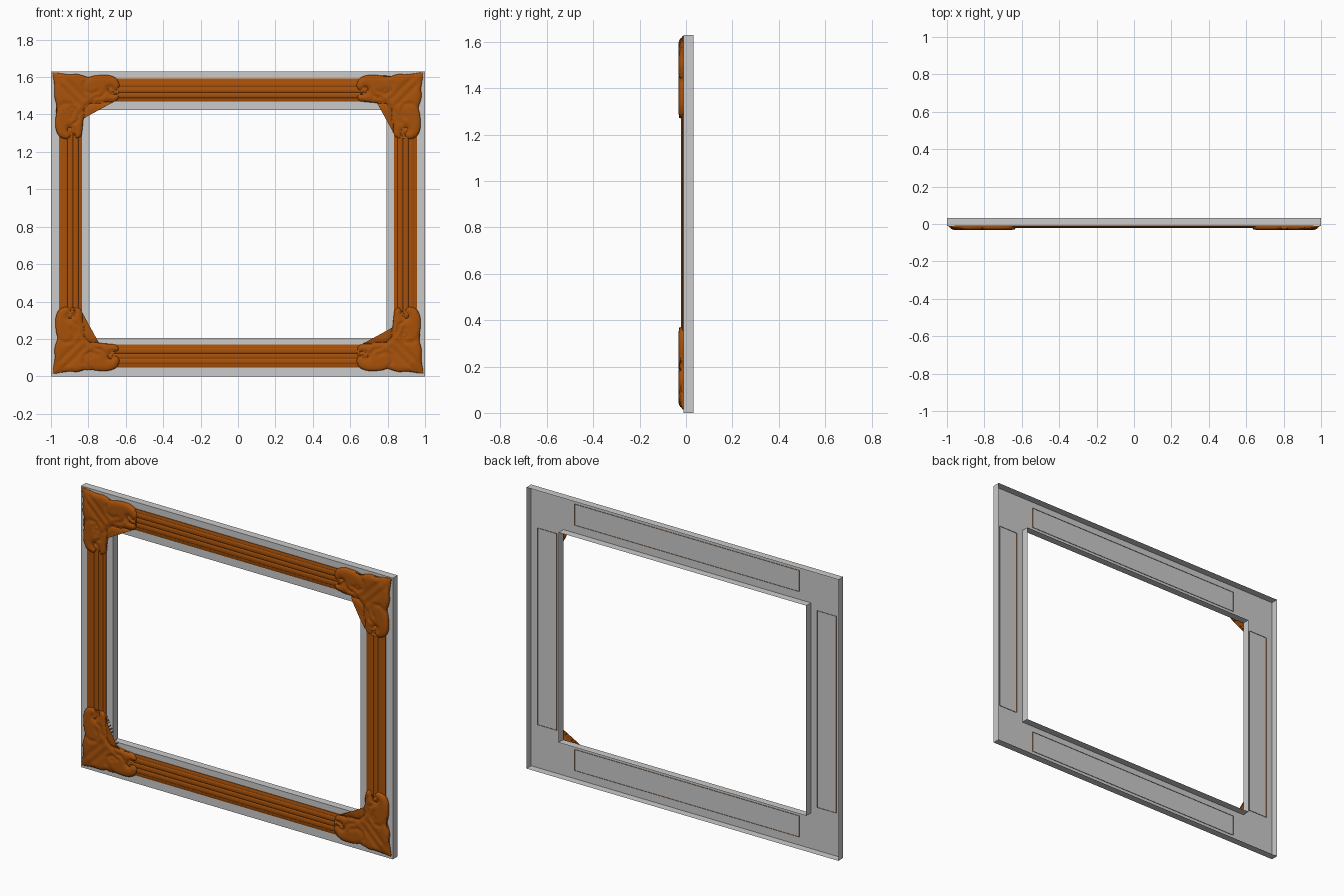
import bpy, bmesh, math
from mathutils import Vector, Matrix

if "Cube" in bpy.data.objects:
    bpy.data.objects.remove(bpy.data.objects["Cube"])

H = 1.63          # frame height
FRONT, BACK = -0.010, 0.033
LIFT = 0.005      # carving sits slightly high on the backing


def material(name, rgb):
    m = bpy.data.materials.new(name)
    m.diffuse_color = (*rgb, 1)
    m.use_nodes = True
    m.node_tree.nodes["Principled BSDF"].inputs["Base Color"].default_value = m.diffuse_color
    return m


GREY = material("light_grey", (0.6, 0.6, 0.6))
WOOD = material("orange_brown", (0.39, 0.083, 0.003))


def add_object(name, bm, mat, smooth=None):
    me = bpy.data.meshes.new(name)
    bm.to_mesh(me)
    bm.free()
    me.materials.append(mat)
    if smooth:
        for p in me.polygons:
            p.use_smooth = True
        me.set_sharp_from_angle(angle=math.radians(smooth))
    ob = bpy.data.objects.new(name, me)
    bpy.context.collection.objects.link(ob)
    return ob


def face_front(bm):
    """Consistent normals, front sheet looking towards -y."""
    bmesh.ops.recalc_face_normals(bm, faces=bm.faces)
    bm.normal_update()
    if sum(f.normal.y * f.calc_area() for f in bm.faces) > 0:
        bmesh.ops.reverse_faces(bm, faces=bm.faces)


# Grey backing frame: front sheet with outer and inner walls, open at the back
bm = bmesh.new()
loops = [[bm.verts.new(p) for p in ((-1 + i, y, i), (1 - i, y, i),
                                    (1 - i, y, H - i), (-1 + i, y, H - i))]
         for i, y in ((0, BACK), (0, FRONT), (0.206, FRONT), (0.206, BACK))]
for a, b in zip(loops, loops[1:]):
    for k in range(4):
        n = (k + 1) % 4
        bm.faces.new((a[k], a[n], b[n], b[k]))
face_front(bm)
add_object("backing_frame", bm, GREY)


# Reeded rails: shallow rounded reeds between stepped edges, open at the back
def rail_profile():
    back = FRONT + 0.003
    pts = [(0.043, back), (0.043, -0.0145), (0.048, -0.0165), (0.060, -0.0175)]
    for k in range(3):
        c = 0.075 + 0.0285 * k
        for s in range(7):
            a = math.pi * (1 - s / 6)
            pts.append((c + 0.014 * math.cos(a), -0.0175 - 0.0035 * math.sin(a)))
    return pts + [(0.147, -0.0175), (0.160, -0.0165), (0.165, -0.0145), (0.165, back)]


def rail(name, half, mat4):
    bm = bmesh.new()
    prof = rail_profile()
    a = [bm.verts.new((-half, y, w)) for w, y in prof]
    b = [bm.verts.new((half, y, w)) for w, y in prof]
    bm.faces.new(a)
    bm.faces.new(b)
    for k in range(len(prof) - 1):
        bm.faces.new((a[k], a[k + 1], b[k + 1], b[k]))
    face_front(bm)
    bm.transform(mat4)
    add_object(name, bm, WOOD, 40)


def place(x, z, degrees):
    return (Matrix.Translation((x, 0, z + LIFT))
            @ Matrix.Rotation(math.radians(degrees), 4, 'Y'))


rail("bottom_rail", 0.72, place(0, 0, 0))
rail("top_rail", 0.72, place(0, H, 180))
rail("left_rail", 0.57, place(-1, H / 2, 90))
rail("right_rail", 0.57, place(1, H / 2, -90))

# Carved leaf corner: half outline (u along arm, v across), mirrored on the diagonal
HALF = [(0.04, 0.013), (0.095, 0.021), (0.14, 0.019), (0.175, 0.028), (0.20, 0.036),
        (0.235, 0.027), (0.30, 0.024), (0.347, 0.040), (0.366, 0.075), (0.360, 0.095),
        (0.345, 0.104), (0.318, 0.088), (0.302, 0.098), (0.318, 0.122), (0.352, 0.130),
        (0.362, 0.142), (0.345, 0.164), (0.30, 0.168), (0.255, 0.174), (0.215, 0.174),
        (0.195, 0.184)]


def swap(pts):
    return [(v, u) for u, v in pts]


def smooth_loop(pts, steps=3):
    out, n = [], len(pts)
    for i in range(n):
        p0, p1, p2, p3 = (Vector(pts[(i + k) % n]) for k in (-1, 0, 1, 2))
        for s in range(steps):
            t = s / steps
            out.append(0.5 * (2 * p1 + (p2 - p0) * t + (2 * p0 - 5 * p1 + 4 * p2 - p3) * t * t
                              + (3 * p1 - p0 - 3 * p2 + p3) * t ** 3))
    return out


OUTLINE = smooth_loop([(0.011, 0.011)] + HALF + [(0.19, 0.19)] + swap(HALF)[::-1])
GROOVES = [[(0.20, 0.036), (0.175, 0.07), (0.18, 0.11), (0.215, 0.125), (0.25, 0.11)],
           [(0.215, 0.174), (0.235, 0.145), (0.27, 0.14), (0.302, 0.10)]]
GROOVES += [swap(g) for g in GROOVES]


def dist(p, a, b):
    d = b - a
    t = max(0, min(1, (p - a).dot(d) / d.length_squared)) if d.length_squared else 0
    return (p - a - d * t).length


def relief(u, v):
    """Front y of the carving at (u, v)."""
    p = Vector((u, v))
    n = len(OUTLINE)
    edge = min(dist(p, OUTLINE[i], OUTLINE[(i + 1) % n]) for i in range(n))
    e = min(edge / 0.03, 1)
    h = 0.010 + 0.0125 * math.sqrt(1 - (1 - e) ** 2)
    groove = min(dist(p, Vector(a), Vector(b)) for g in GROOVES for a, b in zip(g, g[1:]))
    h -= 0.005 * e * math.exp(-(groove / 0.009) ** 2)
    # diagonal ridge and cross valley at the mitre
    fade = max(0, min(1, (0.38 - u - v) / 0.06))
    h -= 0.005 * e * fade * math.exp(-((abs(u - v) - 0.03) / 0.018) ** 2)
    eye = abs((p - Vector((0.112, 0.212))).length - 0.014)
    h -= 0.004 * math.exp(-(eye / 0.006) ** 2)
    # low tip in the outer corner
    h *= min(1, 0.35 + 6 * max(0, u + v - 0.02))
    return FRONT - max(h, 0.002)


def leaf_corner():
    bm = bmesh.new()
    bm.faces.new([bm.verts.new((p.x, 0, -p.y)) for p in OUTLINE])
    bmesh.ops.triangulate(bm, faces=bm.faces[:])
    for k in range(1, 47):
        for co, no in (((k * 0.008, 0, 0), (1, 0, 0)), ((0, 0, -k * 0.008), (0, 0, 1))):
            bmesh.ops.bisect_plane(bm, geom=bm.verts[:] + bm.edges[:] + bm.faces[:],
                                   dist=1e-5, plane_co=co, plane_no=no)
    bmesh.ops.remove_doubles(bm, verts=bm.verts, dist=0.0008)
    for v in bm.verts:
        v.co.y = relief(v.co.x, -v.co.z)
    # side wall running down to the backing
    rim_edges = [e for e in bm.edges if e.is_boundary]
    for g in bmesh.ops.extrude_edge_only(bm, edges=rim_edges)["geom"]:
        if isinstance(g, bmesh.types.BMVert):
            g.co.y = FRONT
    face_front(bm)
    return add_object("top_left_leaf_corner", bm, WOOD, 50)


# One carved corner turned to all four places
corner = leaf_corner()
corner.matrix_world = place(-1, H, 0)
for name, x, z, ang in (("bottom_left", -1, 0, -90), ("bottom_right", 1, 0, -180),
                        ("top_right", 1, H, -270)):
    ob = bpy.data.objects.new(name + "_leaf_corner", corner.data)
    bpy.context.collection.objects.link(ob)
    ob.matrix_world = place(x, z, ang)
